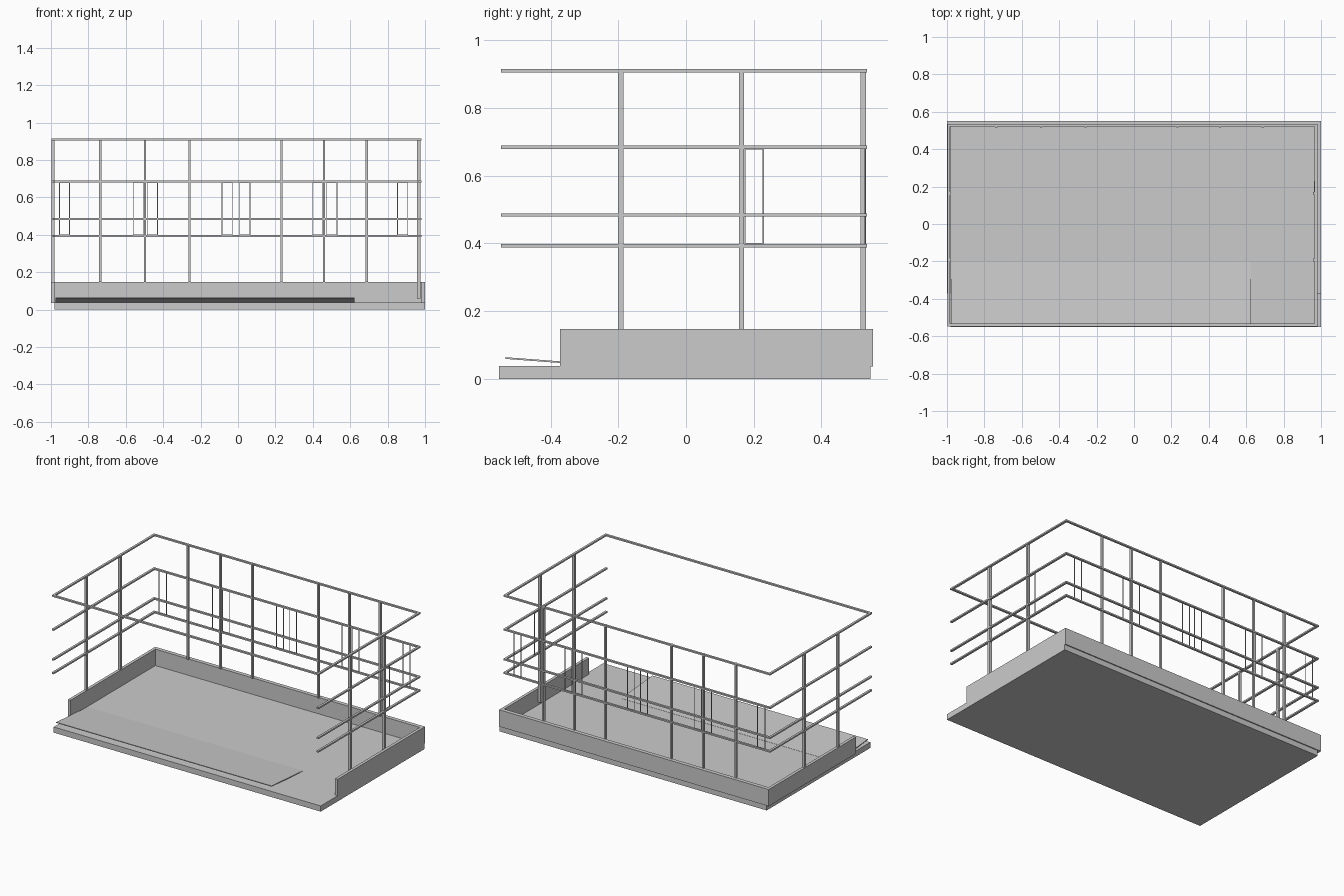
import bpy, bmesh
from mathutils import Vector

if "Cube" in bpy.data.objects:
    bpy.data.objects.remove(bpy.data.objects["Cube"])


def box(name, x, y, z):
    """Axis-aligned box from (min, max) pairs."""
    bm = bmesh.new()
    bmesh.ops.create_cube(bm, size=1)
    for v in bm.verts:
        v.co = Vector([r[0] if c < 0 else r[1] for c, r in zip(v.co, (x, y, z))])
    me = bpy.data.meshes.new(name)
    bm.to_mesh(me)
    bm.free()
    ob = bpy.data.objects.new(name, me)
    bpy.context.collection.objects.link(ob)
    return ob


def wire_frame(name, lo, hi, place, z=(0.397, 0.682), t=0.004):
    """Thin rectangular frame; place() maps a width range and height range to a box."""
    for i, w in enumerate([(lo, lo + t), (hi - t, hi)]):
        place(f"{name}_upright_{i}", w, z)
    for i, h in enumerate([(z[0], z[0] + t), (z[1] - t, z[1])]):
        place(f"{name}_bar_{i}", (lo + t, hi - t), h)


# floor slab
box("floor_slab", (-0.98, 1.0), (-0.552, 0.545), (0, 0.038))

# low walls on three sides
WZ = (0.036, 0.148)
box("back_wall", (-1.0, 1.0), (0.525, 0.552), WZ)
box("left_wall", (-1.0, -0.98), (-0.372, 0.525), WZ)
box("right_wall", (0.98, 1.0), (-0.372, 0.525), WZ)

# tilted panel rising towards the front
panel = box("tilted_panel", (-0.975, 0.622), (-0.533, -0.2), (0.059, 0.064))
for v in panel.data.vertices:
    if v.co.y > -0.3:
        v.co.z -= 0.025

# rails: three-sided loops, the top one closed at the front
for i, zc in enumerate([0.393, 0.484, 0.684, 0.910]):
    z = (zc - 0.005, zc + 0.005)
    box(f"back_rail_{i}", (-0.998, 0.98), (0.521, 0.535), z)
    box(f"left_rail_{i}", (-0.998, -0.983), (-0.547, 0.521), z)
    box(f"right_rail_{i}", (0.965, 0.98), (-0.547, 0.521), z)
box("front_top_rail", (-0.983, 0.965), (-0.547, -0.532), (0.905, 0.915))

# posts
for i, x in enumerate([-0.736, -0.497, -0.259, 0.232, 0.460, 0.689]):
    box(f"back_post_{i}", (x - 0.006, x + 0.006), (0.515, 0.531), (0.147, 0.914))
for i, y in enumerate([-0.193, 0.164]):
    box(f"left_post_{i}", (-0.998, -0.981), (y - 0.008, y + 0.008), (0.147, 0.914))
    box(f"right_post_{i}", (0.957, 0.976), (y - 0.008, y + 0.008), (0.06, 0.914))

# thin wire frames between the rails
for i, x in enumerate([-0.957, -0.562, -0.487, -0.087, 0.008, 0.398, 0.473, 0.851]):
    wire_frame(f"back_frame_{i}", x, x + 0.058,
               lambda n, w, h: box(n, w, (0.526, 0.530), h))
wire_frame("right_frame", 0.172, 0.230,
           lambda n, w, h: box(n, (0.963, 0.967), w, h))
